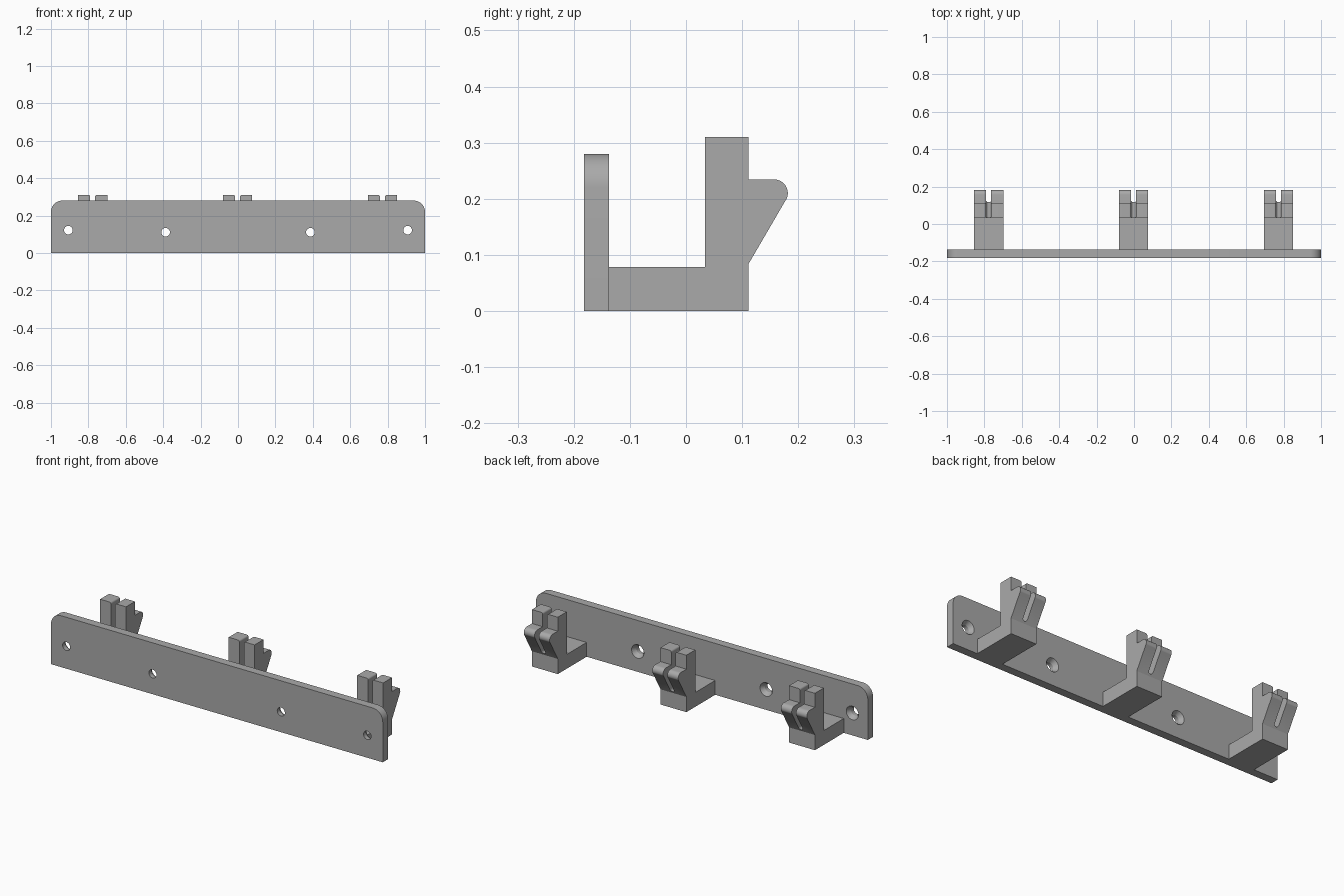
import bpy
import bmesh
from math import sin, cos, pi, radians
from mathutils import Vector

if "Cube" in bpy.data.objects:
    bpy.data.objects.remove(bpy.data.objects["Cube"])

grey = bpy.data.materials.new("matte_grey")
grey.use_nodes = True
grey.diffuse_color = (0.4, 0.4, 0.4, 1)
grey.node_tree.nodes["Principled BSDF"].inputs["Base Color"].default_value = (0.4, 0.4, 0.4, 1)


def arc(cx, cz, r, start, end, steps=10):
    angles = [radians(start + (end - start) * i / steps) for i in range(steps + 1)]
    return [(cx + r * cos(a), cz + r * sin(a)) for a in angles]


def finish(bm, name, cutter=False):
    bmesh.ops.recalc_face_normals(bm, faces=bm.faces)
    mesh = bpy.data.meshes.new(name)
    bm.to_mesh(mesh)
    bm.free()
    mesh.materials.append(grey)
    obj = bpy.data.objects.new(name, mesh)
    bpy.context.collection.objects.link(obj)
    obj.hide_render = cutter
    return obj


def extrude(name, points, axis, lo, hi, cutter=False):
    """Extrude a (horizontal, z) outline along x or y."""
    bm = bmesh.new()
    place = (lambda h, z: (lo, h, z)) if axis == "x" else (lambda h, z: (h, lo, z))
    face = bm.faces.new([bm.verts.new(place(h, z)) for h, z in points])
    new = bmesh.ops.extrude_face_region(bm, geom=[face])["geom"]
    shift = Vector((hi - lo, 0, 0) if axis == "x" else (0, hi - lo, 0))
    bmesh.ops.translate(bm, vec=shift, verts=[v for v in new if isinstance(v, bmesh.types.BMVert)])
    return finish(bm, name, cutter)


def cut(obj, cutters):
    bpy.context.view_layer.objects.active = obj
    for cutter in cutters:
        mod = obj.modifiers.new("cut", "BOOLEAN")
        mod.operation = "DIFFERENCE"
        mod.solver = "EXACT"
        mod.object = cutter
        bpy.ops.object.modifier_apply(modifier=mod.name)
        bpy.data.objects.remove(cutter)


def smooth(obj):
    bpy.ops.object.select_all(action="DESELECT")
    obj.select_set(True)
    bpy.context.view_layer.objects.active = obj
    bpy.ops.object.shade_smooth_by_angle(angle=radians(30))


def screw_cutter(x, z):
    """Straight bore that widens to a countersink at the back."""
    bm = bmesh.new()
    rings = []
    for y, r in ((-0.2, 0.023), (-0.16, 0.023), (-0.137, 0.037), (-0.12, 0.037)):
        rings.append([bm.verts.new((x + r * cos(2 * pi * i / 32), y, z + r * sin(2 * pi * i / 32)))
                      for i in range(32)])
    for a, b in zip(rings, rings[1:]):
        for i in range(32):
            j = (i + 1) % 32
            bm.faces.new((a[i], a[j], b[j], b[i]))
    bm.faces.new(rings[0])
    bm.faces.new(rings[-1])
    return finish(bm, "screw_cutter", True)


# Mounting plate with rounded top corners and four screw holes
FRONT, BACK, TOP, R = -0.182, -0.137, 0.28, 0.06
outline = [(-1, 0), (1, 0)] + arc(1 - R, TOP - R, R, 0, 90) + arc(R - 1, TOP - R, R, 90, 180)
plate = extrude("mounting_plate", outline, "y", FRONT, BACK)
cut(plate, [screw_cutter(s * x, z) for s in (-1, 1) for x, z in ((0.907, 0.122), (0.387, 0.111))])
smooth(plate)

# Clip side outline: arm, upright and rear snap hook
clip = [(BACK, 0), (0.111, 0), (0.111, 0.083), (0.178, 0.198)]
clip += arc(0.157, 0.21, 0.0245, -28, 90)
clip += [(0.111, 0.234), (0.111, 0.31), (0.034, 0.31), (0.034, 0.078), (BACK, 0.078)]

# Three split clips, each with a round-bottomed slot and eased inner top edges
HALF, EASE, FLOOR = 0.013, 0.01, 0.093
for side, cx in (("right", -0.777), ("middle", -0.002), ("left", 0.773)):
    obj = extrude(side + "_clip", clip, "x", cx - 0.078, cx + 0.078)
    slot = arc(cx, FLOOR + HALF, HALF, 180, 360)
    slot += arc(cx + HALF + EASE, 0.31 - EASE, EASE, 180, 90, 6)
    slot += [(cx + HALF + EASE, 0.35), (cx - HALF - EASE, 0.35)]
    slot += arc(cx - HALF - EASE, 0.31 - EASE, EASE, 90, 0, 6)
    cut(obj, [extrude("slot_cutter", slot, "y", 0.02, 0.25, True)])
    smooth(obj)
